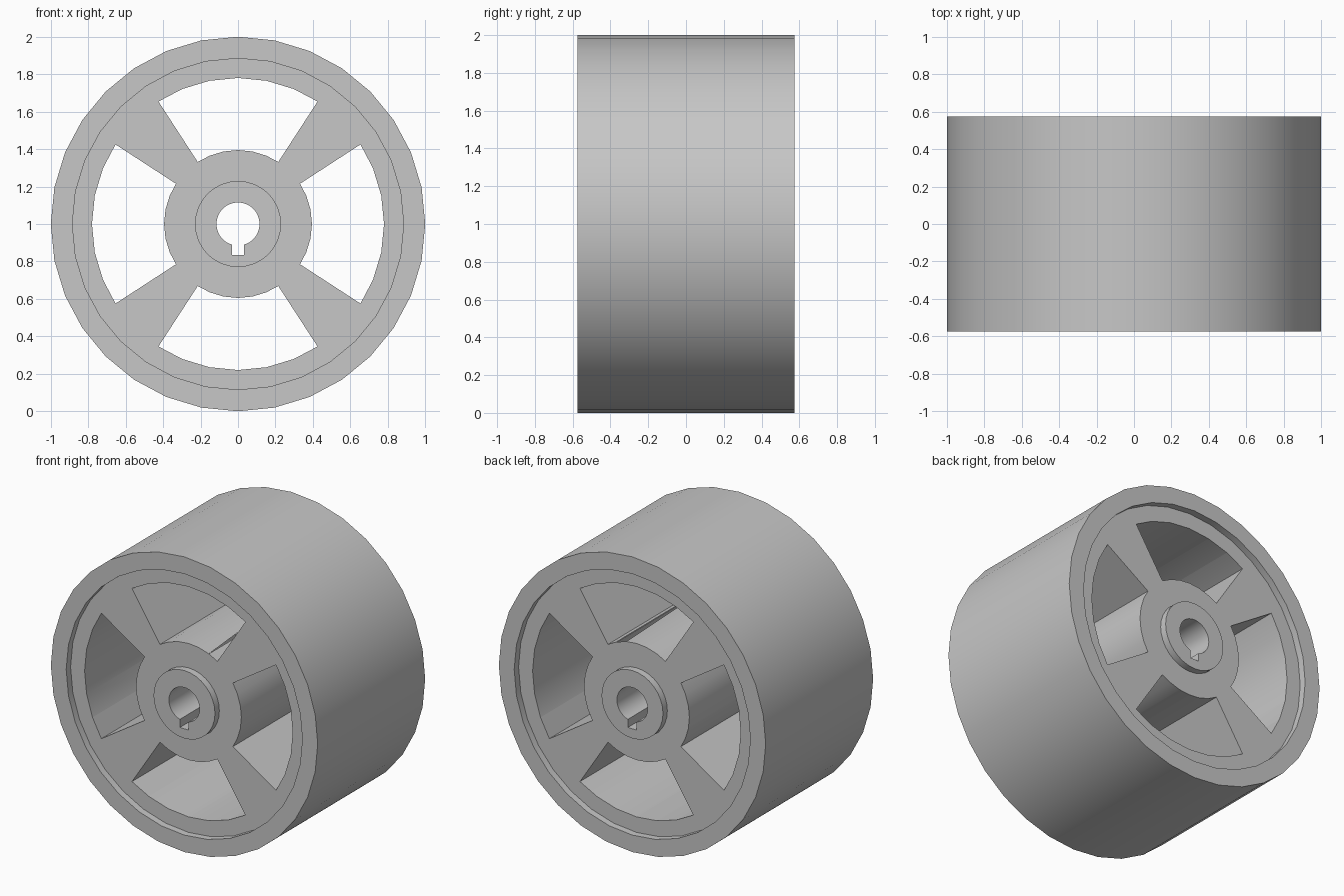
import bpy, bmesh
from math import radians, sin, cos
from mathutils import Vector, Matrix

SEGMENTS = 32
HALF = 0.575           # half of the wheel's width
WEB = HALF - 0.047     # half width of the recessed spoke disc
AXLE = Vector((0, 0, 1))

cube = bpy.data.objects.get("Cube")
if cube:
    bpy.data.objects.remove(cube, do_unlink=True)

grey = bpy.data.materials.new("plain_grey")
grey.use_nodes = True
grey.diffuse_color = (0.57, 0.57, 0.57, 1)
grey.node_tree.nodes["Principled BSDF"].inputs["Base Color"].default_value = grey.diffuse_color


def make_object(name, bm):
    bmesh.ops.recalc_face_normals(bm, faces=bm.faces)
    mesh = bpy.data.meshes.new(name)
    bm.to_mesh(mesh)
    bm.free()
    mesh.materials.append(grey)
    obj = bpy.data.objects.new(name, mesh)
    bpy.context.collection.objects.link(obj)
    return obj


def lathe(name, profile):
    """Spin a closed (radius, y) profile around the axle."""
    bm = bmesh.new()
    verts = [bm.verts.new(AXLE + Vector((0, y, r))) for r, y in profile]
    edges = [bm.edges.new((a, b)) for a, b in zip(verts, verts[1:] + verts[:1])]
    bmesh.ops.spin(bm, geom=verts + edges, cent=AXLE, axis=(0, 1, 0),
                   angle=radians(360), steps=SEGMENTS, use_merge=True)
    bmesh.ops.remove_doubles(bm, verts=bm.verts, dist=1e-5)
    return make_object(name, bm)


def prism(name, outline, turn=0):
    """Extrude an (x, z) outline, relative to the axle, right through the wheel."""
    bm = bmesh.new()
    face = bm.faces.new([bm.verts.new((x, -HALF - 0.1, z)) for x, z in outline])
    grown = bmesh.ops.extrude_face_region(bm, geom=[face])["geom"]
    bmesh.ops.translate(bm, vec=(0, 2 * HALF + 0.2, 0),
                        verts=[g for g in grown if isinstance(g, bmesh.types.BMVert)])
    bm.transform(Matrix.Translation(AXLE) @ Matrix.Rotation(radians(turn), 4, 'Y'))
    obj = make_object(name, bm)
    obj.hide_render = True
    return obj


def arc(radius, angles):
    return [(radius * sin(radians(a)), radius * cos(radians(a))) for a in angles]


# Rim, recessed spoke disc, raised hub boss and bore in one profile
front = [(0.115, -HALF), (0.23, -HALF), (0.23, -WEB),
         (0.885, -WEB), (0.885, -HALF), (1, -HALF)]
wheel = lathe("wheel", front + [(r, -y) for r, y in reversed(front)])

# Four openings between the spokes, and the keyway below the bore
step = 360 / SEGMENTS
angles = [-33] + [step * i for i in range(-2, 3)] + [33]
opening = arc(0.78, angles) + arc(0.395, reversed(angles))
cutters = [prism("spoke_opening_cutter", opening, 90 * i) for i in range(4)]
cutters.append(prism("keyway_cutter", [(-0.033, 0), (0.033, 0), (0.033, -0.165), (-0.033, -0.165)]))

bpy.context.view_layer.objects.active = wheel
wheel.select_set(True)
for cutter in cutters:
    mod = wheel.modifiers.new("cut", 'BOOLEAN')
    mod.operation = 'DIFFERENCE'
    mod.solver = 'EXACT'
    mod.object = cutter
    bpy.ops.object.modifier_apply(modifier=mod.name)
    bpy.data.objects.remove(cutter, do_unlink=True)

bpy.ops.object.select_all(action='DESELECT')
wheel.select_set(True)
bpy.ops.object.shade_smooth_by_angle(angle=radians(30))
